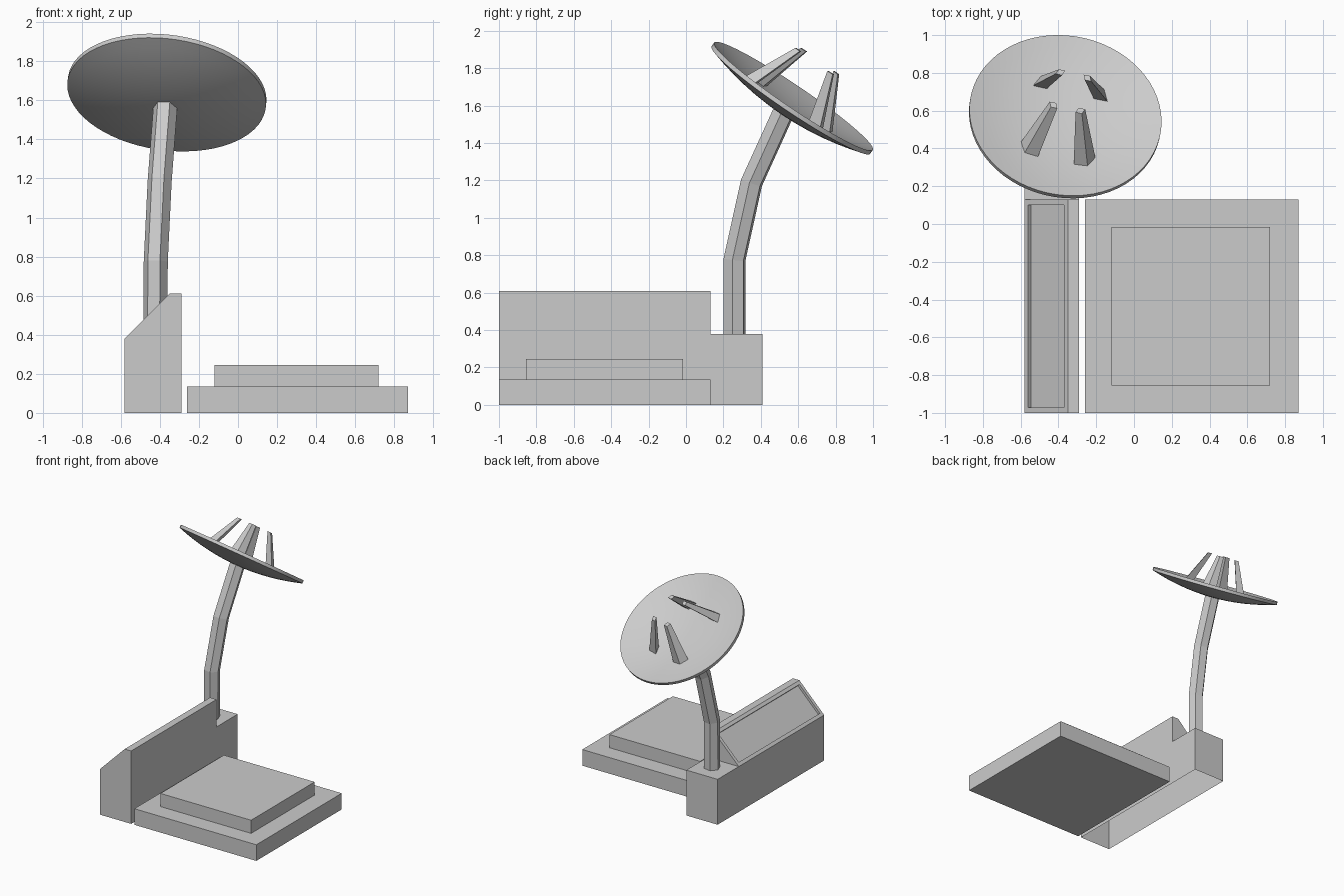
import bpy, bmesh, math
from mathutils import Vector, Matrix

if "Cube" in bpy.data.objects:
    bpy.data.objects.remove(bpy.data.objects["Cube"])


def make_object(name, bm, smooth=False):
    bmesh.ops.recalc_face_normals(bm, faces=bm.faces[:])
    me = bpy.data.meshes.new(name)
    bm.to_mesh(me)
    bm.free()
    ob = bpy.data.objects.new(name, me)
    bpy.context.collection.objects.link(ob)
    if smooth:
        bpy.ops.object.select_all(action='DESELECT')
        ob.select_set(True)
        bpy.context.view_layer.objects.active = ob
        bpy.ops.object.shade_smooth_by_angle(angle=math.radians(35))
    return ob


def loft(rings, caps=True):
    """Skin a list of closed rings of points."""
    bm = bmesh.new()
    vs = [[bm.verts.new(p) for p in ring] for ring in rings]
    n = len(rings[0])
    for a, b in zip(vs, vs[1:]):
        for i in range(n):
            j = (i + 1) % n
            bm.faces.new((a[i], a[j], b[j], b[i]))
    if caps:
        bm.faces.new(vs[0][::-1])
        bm.faces.new(vs[-1])
    return bm


def box(name, x0, x1, y0, y1, z0, z1):
    ring = lambda z: [(x0, y0, z), (x1, y0, z), (x1, y1, z), (x0, y1, z)]
    return make_object(name, loft([ring(z0), ring(z1)]))


def polygon(n, rx, ry, z=0, start=0):
    return [Vector((rx * math.cos(start + math.tau * i / n),
                    ry * math.sin(start + math.tau * i / n), z)) for i in range(n)]


# Stepped platform
box("platform_base", -0.26, 0.87, -1.0, 0.13, 0, 0.135)
box("platform_top", -0.12, 0.72, -0.855, -0.015, 0.135, 0.245)

# Console: sloped housing with a recessed panel and a low block at the back
profile = [(-0.58, 0), (-0.29, 0), (-0.29, 0.38), (-0.29, 0.61), (-0.35, 0.61), (-0.58, 0.38)]
bm = loft([[(x, y, z) for x, z in profile] for y in (-1.0, 0.13)])
bmesh.ops.recalc_face_normals(bm, faces=bm.faces[:])
bm.normal_update()
back = next(f for f in bm.faces if f.normal.y > 0.9)
mid = [v for v in back.verts if abs(v.co.z - 0.38) < 0.001]
bmesh.utils.face_split(back, mid[0], mid[1])
low = next(f for f in bm.faces if f.normal.y > 0.9 and f.calc_center_median().z < 0.3)
low = bmesh.ops.extrude_discrete_faces(bm, faces=[low])["faces"][0]
bmesh.ops.translate(bm, verts=low.verts[:], vec=(0, 0.28, 0))
bm.normal_update()
slope = next(f for f in bm.faces if f.normal.x < -0.5 and f.normal.z > 0.5)
bmesh.ops.inset_individual(bm, faces=[slope], thickness=0.04)
normal = slope.normal.copy()
slope = bmesh.ops.extrude_discrete_faces(bm, faces=[slope])["faces"][0]
bmesh.ops.translate(bm, verts=slope.verts[:], vec=normal * -0.02)
# open underside
bmesh.ops.delete(bm, geom=[f for f in bm.faces if max(v.co.z for v in f.verts) < 0.001],
                 context='FACES')
make_object("console", bm)

# Dish frame: tilted axis and centre of the rim
axis = Vector((0.115, 0.557, 0.823)).normalized()
u = (Vector((1, 0, 0)) - axis * axis.x).normalized()
v = axis.cross(u)
frame = Matrix((u, v, axis)).transposed().to_4x4()
frame.translation = (-0.364, 0.568, 1.64)

# Bent six-sided arm
path = [Vector(p) for p in ((-0.423, 0.259, 0.37), (-0.421, 0.259, 0.775),
                            (-0.401, 0.35, 1.187), (-0.372, 0.522, 1.565))]
rings = []
for i, p in enumerate(path):
    d = Vector((0, 0, 0))
    if i > 0:
        d += (p - path[i - 1]).normalized()
    if i < len(path) - 1:
        d += (path[i + 1] - p).normalized()
    if i == len(path) - 1:
        d = axis
    q = Vector((0, 0, 1)).rotation_difference(d)
    rings.append([p + q @ c for c in polygon(6, 0.0625, 0.0625, 0, math.radians(-10))])
make_object("arm", loft(rings))

# Shallow dish with a flat rim
R, STEPS = 0.512, 8
radii = [R * k / STEPS for k in range(STEPS + 1)]
bowl = lambda r: -0.082 * (1 - (r / R) ** 2)
section = [(r, bowl(r) - 0.0125) for r in radii] + [(r, bowl(r) + 0.0125) for r in reversed(radii)]
bm = loft([polygon(64, r, r, z) for r, z in section], caps=False)
bmesh.ops.remove_doubles(bm, verts=bm.verts[:], dist=0.0001)
bm.transform(frame)
make_object("dish", bm, smooth=True)

# Four tapered prongs leaning inward
for i, deg in enumerate((46, 114, 226, 294)):
    base = [p + Vector((0.27, 0, 0)) for p in polygon(4, 0.042, 0.064, -0.055)]
    tip = [p + Vector((0.13, 0, 0)) for p in polygon(4, 0.02, 0.028, 0.24)]
    bm = loft([base, tip])
    bm.transform(frame @ Matrix.Rotation(math.radians(deg), 4, 'Z'))
    make_object(f"prong_{i + 1}", bm)
